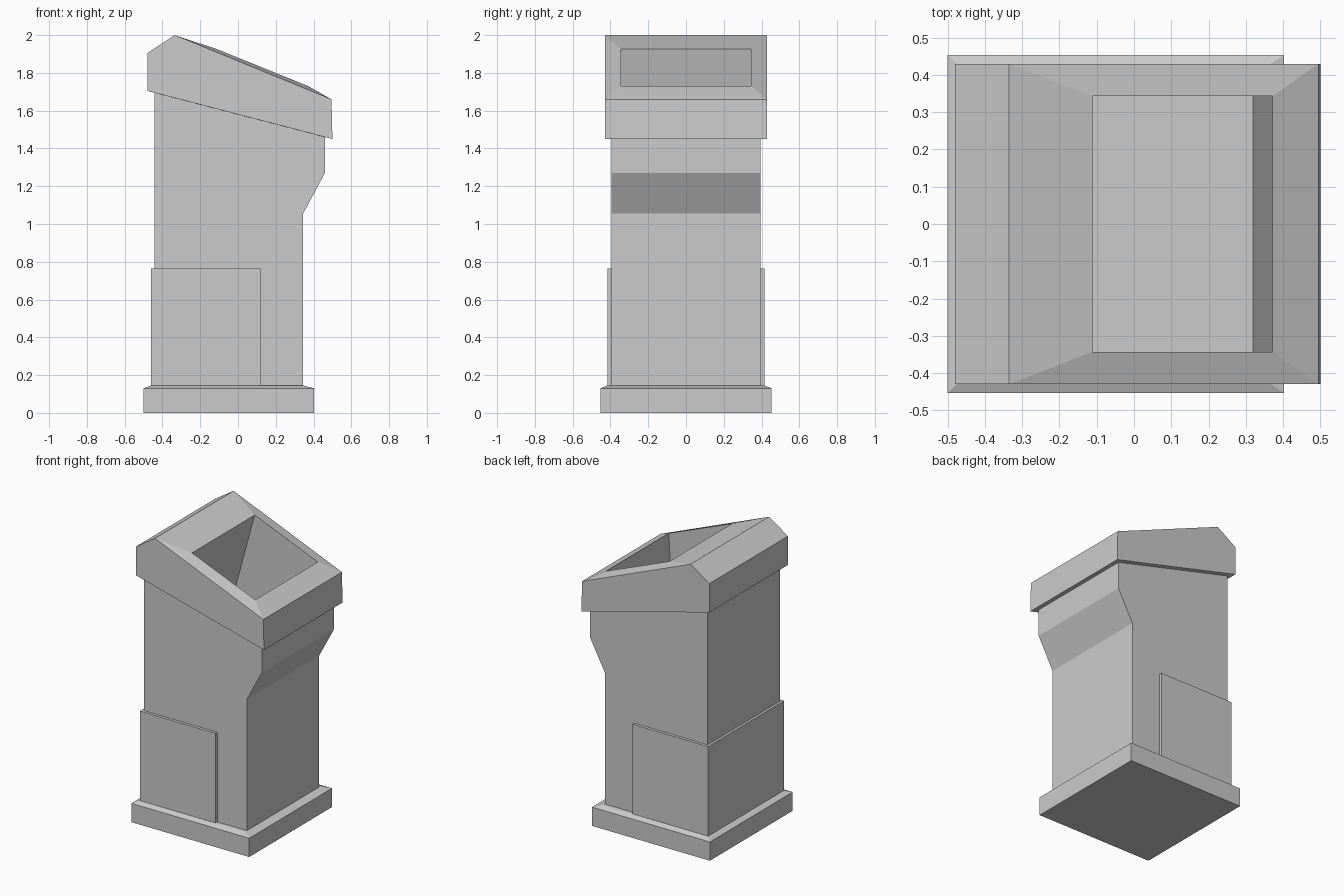
import bpy, bmesh

if "Cube" in bpy.data.objects:
    bpy.data.objects.remove(bpy.data.objects["Cube"])


def finish(bm, name):
    """Turn a bmesh into a named, flat-shaded object."""
    mesh = bpy.data.meshes.new(name)
    bm.to_mesh(mesh)
    bm.free()
    obj = bpy.data.objects.new(name, mesh)
    bpy.context.collection.objects.link(obj)
    return obj


def prism(profile, half):
    """Extrude a counter-clockwise xz profile across y; also return its edge faces."""
    bm = bmesh.new()
    front = [bm.verts.new((x, -half, z)) for x, z in profile]
    back = [bm.verts.new((x, half, z)) for x, z in profile]
    bm.faces.new(front)
    bm.faces.new(back[::-1])
    n = len(profile)
    sides = []
    for i in range(n):
        j = (i + 1) % n
        sides.append(bm.faces.new((front[j], front[i], back[i], back[j])))
    return bm, sides


def place(face, a, b, half):
    """Move a quad's corners to the xz points a (low x) and b (high x)."""
    mid = face.calc_center_median().x
    for v in face.verts:
        x, z = a if v.co.x < mid else b
        v.co = (x, half if v.co.y > 0 else -half, z)


def box(x0, x1, z0, z1, half):
    return prism([(x0, z0), (x1, z0), (x1, z1), (x0, z1)], half)


# plinth with a shallow sloped top
bm, sides = box(-0.50, 0.403, 0, 0.13, 0.453)
bmesh.ops.inset_individual(bm, faces=[sides[2]], thickness=0.04)
place(sides[2], (-0.46, 0.145), (0.345, 0.145), 0.415)
finish(bm, "plinth")

# body with a flared front, left open under the head
bm, sides = prism([(-0.443, 0.14), (0.345, 0.14), (0.345, 1.055),
                   (0.46, 1.27), (0.46, 1.46), (-0.443, 1.695)], 0.395)
bmesh.ops.delete(bm, geom=[sides[4]], context='FACES_ONLY')
finish(bm, "body")

# thicker cladding around the lower back
bm, sides = box(-0.46, 0.118, 0.14, 0.765, 0.415)
finish(bm, "lower_cladding")

# slanted head: raised rim, deep hopper opening and an underside lip
bm, sides = prism([(-0.48, 1.705), (0.50, 1.45), (0.495, 1.66),
                   (-0.335, 2.0), (-0.48, 1.905)], 0.43)
under, top = sides[0], sides[2]
bmesh.ops.inset_individual(bm, faces=[top], thickness=0.05)
place(top, (-0.112, 1.926), (0.372, 1.73), 0.343)
bmesh.ops.inset_individual(bm, faces=[top], thickness=0.05)
place(top, (-0.42, 0.80), (0.32, 0.80), 0.343)
bmesh.ops.inset_individual(bm, faces=[under], thickness=0.02)
place(under, (-0.443, 1.695), (0.46, 1.46), 0.395)
bmesh.ops.delete(bm, geom=[under], context='FACES_ONLY')
finish(bm, "head")
